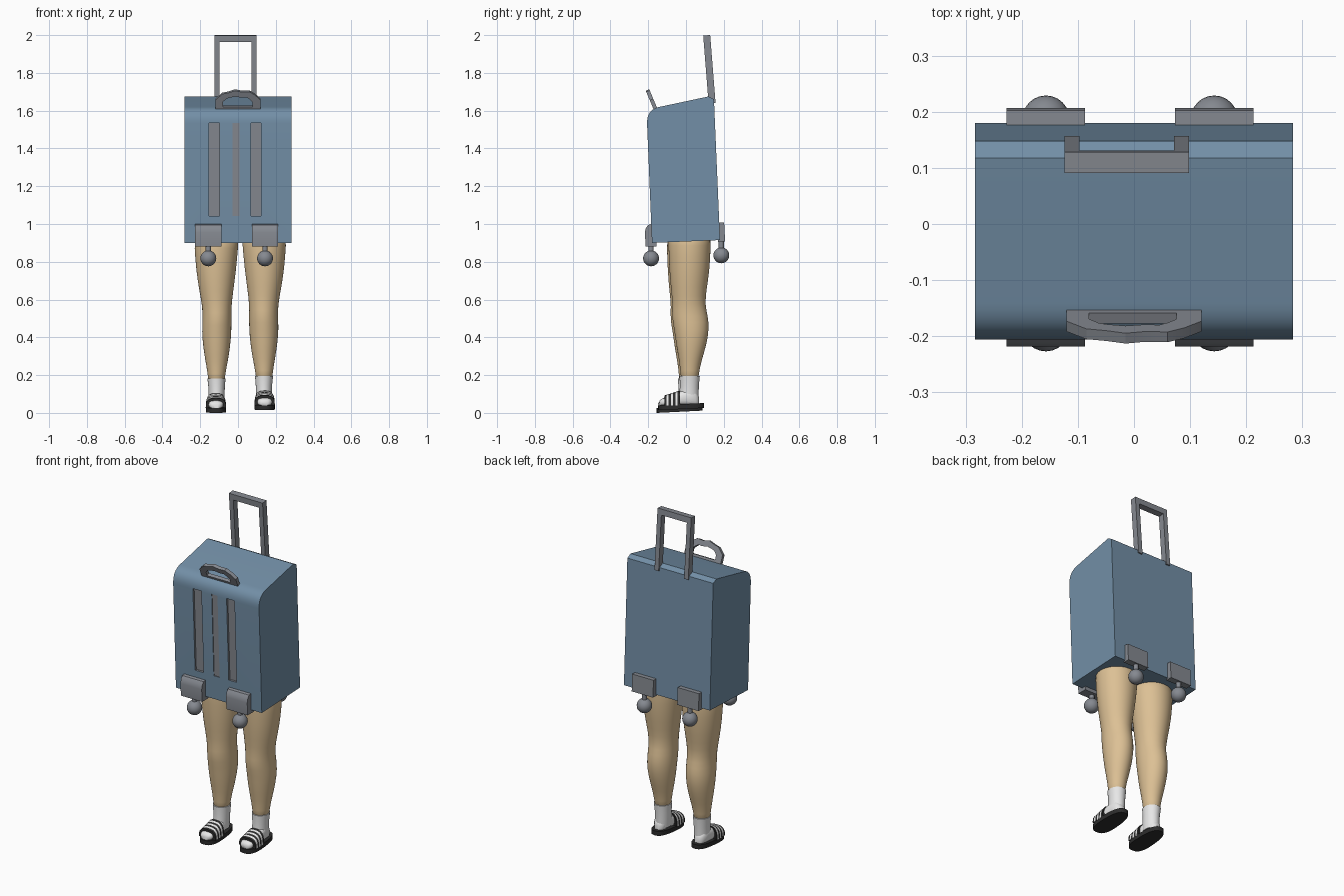
import bpy, bmesh, math
from mathutils import Vector, Matrix

cube = bpy.data.objects.get("Cube")
if cube:
    bpy.data.objects.remove(cube)


def material(name, rgb):
    m = bpy.data.materials.new(name)
    m.use_nodes = True
    m.diffuse_color = (*rgb, 1)
    m.node_tree.nodes["Principled BSDF"].inputs["Base Color"].default_value = (*rgb, 1)
    return m


BLUE = material("case blue", (0.17, 0.275, 0.385))
GREY = material("hardware grey", (0.235, 0.25, 0.28))
SKIN = material("skin", (0.72, 0.53, 0.30))
WHITE = material("sock white", (0.80, 0.80, 0.80))
BLACK = material("sandal black", (0.025, 0.025, 0.025))


def finish(name, bm, mats, angle=35):
    bmesh.ops.recalc_face_normals(bm, faces=bm.faces)
    mesh = bpy.data.meshes.new(name)
    bm.to_mesh(mesh)
    bm.free()
    for m in mats:
        mesh.materials.append(m)
    ob = bpy.data.objects.new(name, mesh)
    bpy.context.collection.objects.link(ob)
    if angle:
        smooth(ob, angle)
    return ob


def smooth(ob, angle):
    bpy.ops.object.select_all(action="DESELECT")
    ob.select_set(True)
    bpy.context.view_layer.objects.active = ob
    bpy.ops.object.shade_smooth_by_angle(angle=math.radians(angle))


def loft(name, rings, mats, closed=False, angle=35, band=lambda i: 0):
    """Skin a list of equal point rings; band(i) gives the colour of each span."""
    bm = bmesh.new()
    vs = [[bm.verts.new(p) for p in r] for r in rings]
    n, k = len(rings), len(rings[0])
    for i in range(n if closed else n - 1):
        a, b = vs[i], vs[(i + 1) % n]
        for j in range(k):
            f = bm.faces.new((a[j], a[(j + 1) % k], b[(j + 1) % k], b[j]))
            f.material_index = band(i)
    if not closed:
        bm.faces.new(vs[0]).material_index = band(0)
        bm.faces.new(vs[-1]).material_index = band(n - 2)
    return finish(name, bm, mats, angle)


def prism(name, profile, x0, x1, mats, angle=35):
    return loft(name, [[(x, y, z) for y, z in profile] for x in (x0, x1)], mats, angle=angle)


def frame(name, outer, inner, thick, origin, tilt, closed):
    """Flat band between two outlines, leaning forward by tilt."""
    mat = Matrix.Translation(origin) @ Matrix.Rotation(tilt, 4, "X")
    h = thick / 2
    rings = [[mat @ Vector(p) for p in ((ox, -h, oz), (ox, h, oz), (ix, h, iz), (ix, -h, iz))]
             for (ox, oz), (ix, iz) in zip(outer, inner)]
    return loft(name, rings, [GREY], closed, angle=25)


def oval(n=24, power=1.0):
    out = []
    for i in range(n):
        t = 2 * math.pi * i / n
        c, s = math.cos(t), math.sin(t)
        out.append((math.copysign(abs(c) ** power, c), math.copysign(abs(s) ** power, s)))
    return out


# Suitcase shell with a rounded front top edge and a chamfered back top edge
p0, p1, p2 = Vector((-0.206, 1.53)), Vector((-0.209, 1.606)), Vector((-0.14, 1.62))
curve = [p0 * (1 - t) ** 2 + p1 * 2 * t * (1 - t) + p2 * t * t for t in [i / 10 for i in range(11)]]
shell = prism("suitcase_shell", [(0.18, 0.915), (-0.18, 0.90), *curve, (0.118, 1.675), (0.148, 1.66)],
              -0.283, 0.283, [BLUE, GREY], angle=0)
LEAN = 0.041

# Three recessed grey channels down the front
for x, w, depth in ((-0.125, 0.056, 0.024), (-0.01, 0.038, 0.008), (0.095, 0.052, 0.024)):
    bm = bmesh.new()
    bmesh.ops.create_cube(bm, size=1, matrix=Matrix.Translation((x, -0.196, 1.288))
                          @ Matrix.Rotation(LEAN, 4, "X") @ Matrix.Diagonal((w, depth, 0.494, 1)))
    for f in bm.faces:
        f.material_index = 1
    cutter = finish("channel_cutter", bm, [BLUE, GREY], 0)
    cutter.hide_render = True
    mod = shell.modifiers.new("channel", "BOOLEAN")
    mod.operation, mod.solver, mod.object = "DIFFERENCE", "EXACT", cutter
    bpy.context.view_layer.objects.active = shell
    bpy.ops.object.modifier_apply(modifier=mod.name)
    bpy.data.objects.remove(cutter)
smooth(shell, 20)

# Pull-out handle
frame("pull_handle", [(-0.124, 0), (-0.124, 0.36), (0.098, 0.36), (0.098, 0)],
      [(-0.097, 0), (-0.097, 0.325), (0.071, 0.325), (0.071, 0)], 0.037, (0, 0.138, 1.64), 0.079, False)

# Carry handle with a finger-grip outline
frame("carry_handle",
      [(-0.12, 0), (-0.12, 0.055), (-0.085, 0.09), (-0.05, 0.098), (-0.015, 0.11), (0.02, 0.102),
       (0.06, 0.104), (0.09, 0.085), (0.12, 0.055), (0.12, 0)],
      [(-0.08, 0.018), (-0.08, 0.045), (-0.062, 0.064), (-0.045, 0.07), (-0.015, 0.076), (0.02, 0.07),
       (0.045, 0.072), (0.06, 0.062), (0.076, 0.045), (0.076, 0.018)],
      0.02, (0, -0.161, 1.608), 0.4, True)

# Wheel brackets, stems and ball wheels
front_profile = [(-0.155, 0.88), (-0.213, 0.88), (-0.218, 0.955), (-0.212, 0.98), (-0.2, 0.995),
                 (-0.182, 1.0), (-0.155, 1.0)]
back_profile = [(0.17, 0.905), (0.207, 0.907), (0.202, 1.008), (0.165, 1.008)]
for side, x in (("right", -0.157), ("left", 0.143)):
    for end, prof, y, z, top in (("front", front_profile, -0.185, 0.818, 0.885),
                                 ("back", back_profile, 0.187, 0.834, 0.91)):
        prism(f"{end}_{side}_bracket", prof, x - 0.07, x + 0.07, [GREY])
        loft(f"{end}_{side}_stem", [[(x + 0.014 * a, y + 0.014 * b, h) for a, b in oval(16)]
                                    for h in (z, top)], [GREY])
        bm = bmesh.new()
        bmesh.ops.create_uvsphere(bm, u_segments=24, v_segments=14, radius=0.042,
                                  matrix=Matrix.Translation((x, y, z)))
        finish(f"{end}_{side}_wheel", bm, [GREY])

# Legs: height, centre x, half width, front y, back y
LEG = [(0.96, 0.113, 0.119, -0.095, 0.132), (0.88, 0.115, 0.117, -0.094, 0.132),
       (0.75, 0.116, 0.106, -0.09, 0.127), (0.65, 0.115, 0.091, -0.081, 0.111),
       (0.56, 0.112, 0.077, -0.071, 0.1), (0.50, 0.111, 0.077, -0.077, 0.117),
       (0.43, 0.113, 0.079, -0.063, 0.123), (0.35, 0.113, 0.072, -0.053, 0.11),
       (0.27, 0.113, 0.059, -0.038, 0.085), (0.21, 0.114, 0.047, -0.03, 0.07),
       (0.15, 0.114, 0.043, -0.028, 0.066)]
SOCK = [(0.182, 0.114, 0.048, -0.034, 0.073), (0.13, 0.113, 0.043, -0.032, 0.068),
        (0.09, 0.113, 0.042, -0.035, 0.067), (0.045, 0.114, 0.04, -0.04, 0.066)]
# Foot: y, half width, top height
FOOT = [(-0.14, 0.018, 0.05), (-0.13, 0.034, 0.06), (-0.10, 0.043, 0.07), (-0.06, 0.043, 0.085),
        (-0.02, 0.041, 0.105), (0.02, 0.039, 0.115), (0.05, 0.034, 0.10), (0.07, 0.018, 0.07)]
FOOT_X = 0.117


def build_leg(side, sign, dx, dy, dz):
    def place(x, y, z):
        return (sign * x + dx, y + dy, z + dz)

    def column(stations):
        return [[place(cx + hw * a, (yf + yb) / 2 + (yb - yf) / 2 * b, z) for a, b in oval()]
                for z, cx, hw, yf, yb in stations]

    leg = loft(f"{side}_leg", column(LEG), [SKIN], angle=60)
    sub = leg.modifiers.new("soften", "SUBSURF")
    sub.levels = sub.render_levels = 1
    loft(f"{side}_sock", column(SOCK), [WHITE], angle=60)

    loft(f"{side}_sock_foot", [[place(FOOT_X + hw * a, y, (top + 0.022) / 2 + (top - 0.022) / 2 * b)
                                for a, b in oval(power=0.8)] for y, hw, top in FOOT], [WHITE], angle=60)

    # Sandal sole, slightly narrower at the heel
    sole = []
    for lift in (0, 0.026):
        ring = []
        for a, b in oval(32, 0.75):
            y = -0.026 + 0.121 * b
            ring.append(place(FOOT_X + (0.053 - 0.005 * b) * a, y, 0.05 * (y + 0.148) + lift))
        sole.append(ring)
    loft(f"{side}_sole", sole, [BLACK])

    # Striped strap arching over the foot
    strap = []
    for i in range(8):
        t = i / 7
        top = 0.078 + 0.026 * t
        strap.append([place(FOOT_X + 0.054 * a, -0.115 + 0.082 * t, 0.026 + (top - 0.026) * max(b, 0))
                      for a, b in oval(power=0.7)])
        # flatten the lower half into a thin base just inside the sole
        strap[-1] = [p for p, (a, b) in zip(strap[-1], oval()) if b > -1e-6]
    loft(f"{side}_strap", strap, [BLACK, WHITE], angle=35, band=lambda i: i % 2)


build_leg("right", -1, 0, -0.008, 0)
build_leg("left", 1, 0.024, 0, 0.014)
